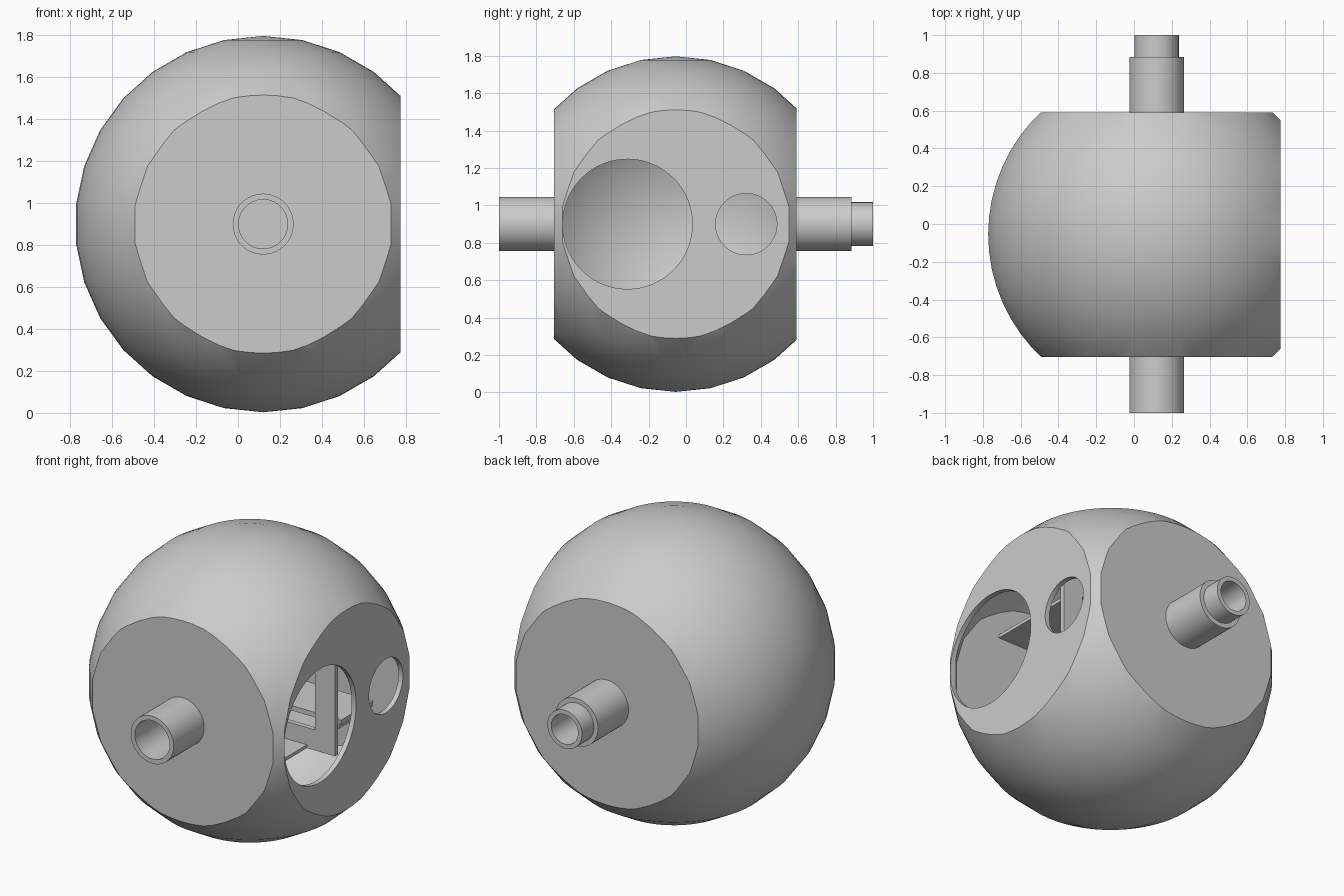
import bpy, bmesh
from math import radians
from mathutils import Matrix, Vector

if "Cube" in bpy.data.objects:
    bpy.data.objects.remove(bpy.data.objects["Cube"])

grey = bpy.data.materials.new("light_grey")
grey.use_nodes = True
grey.diffuse_color = (0.6, 0.6, 0.6, 1)
grey.node_tree.nodes["Principled BSDF"].inputs["Base Color"].default_value = grey.diffuse_color

CENTRE = Vector((0.12, -0.055, 0.9))
WALL = 0.03


def finish(name, bm):
    bmesh.ops.recalc_face_normals(bm, faces=bm.faces)
    mesh = bpy.data.meshes.new(name)
    bm.to_mesh(mesh)
    bm.free()
    mesh.materials.append(grey)
    ob = bpy.data.objects.new(name, mesh)
    bpy.context.collection.objects.link(ob)
    return ob


def activate(ob):
    bpy.ops.object.select_all(action='DESELECT')
    ob.select_set(True)
    bpy.context.view_layer.objects.active = ob


def smooth(ob):
    activate(ob)
    bpy.ops.object.shade_smooth_by_angle(angle=radians(30))


def cut(ob, tool):
    tool.hide_render = True
    mod = ob.modifiers.new("cut", 'BOOLEAN')
    mod.operation, mod.solver, mod.object = 'DIFFERENCE', 'EXACT', tool
    activate(ob)
    bpy.ops.object.modifier_apply(modifier=mod.name)
    bpy.data.objects.remove(tool)


def flat_ball(name, inset):
    """Ball with flats on its front, back and left sides."""
    bm = bmesh.new()
    bmesh.ops.create_uvsphere(bm, u_segments=60, v_segments=15, radius=0.897 - inset)
    bmesh.ops.translate(bm, verts=bm.verts, vec=CENTRE)
    for normal, dist in (((0, -1, 0), 0.705), ((0, 1, 0), 0.59), ((1, 0, 0), 0.775)):
        n = Vector(normal)
        res = bmesh.ops.bisect_plane(bm, geom=bm.verts[:] + bm.edges[:] + bm.faces[:],
                                     plane_co=n * (dist - inset), plane_no=n, clear_outer=True)
        rim = [e for e in res["geom_cut"] if isinstance(e, bmesh.types.BMEdge)]
        bmesh.ops.holes_fill(bm, edges=rim, sides=0)
    return finish(name, bm)


def cylinder(name, radius, start, end, axis):
    bm = bmesh.new()
    start, end = Vector(start), Vector(end)
    turn = Matrix.Rotation(radians(90), 4, axis)
    bmesh.ops.create_cone(bm, cap_ends=True, segments=64, radius1=radius, radius2=radius,
                          depth=(end - start).length,
                          matrix=Matrix.Translation((start + end) / 2) @ turn)
    return finish(name, bm)


def box(name, low, high):
    bm = bmesh.new()
    low, high = Vector(low), Vector(high)
    bmesh.ops.create_cube(bm, size=1, matrix=Matrix.Translation((low + high) / 2)
                          @ Matrix.Diagonal((*(high - low), 1)))
    return finish(name, bm)


def shaft(name, radius, y0, y1):
    return cylinder(name, radius, (CENTRE.x, y0, CENTRE.z), (CENTRE.x, y1, CENTRE.z), 'X')


# Hollow shell with a large and a small round opening
shell = flat_ball("shell", 0)
cut(shell, flat_ball("cavity", WALL))
for y, r in ((-0.313, 0.347), (0.322, 0.164)):
    cut(shell, cylinder("opening", r, (0.6, y, 0.9), (0.9, y, 0.9), 'Y'))
cut(shell, shaft("front_bore", 0.117, -0.8, -0.6))
smooth(shell)

# Tubular axle stubs
for name, r, bore, y0, y1 in (("front_axle", 0.145, 0.117, -1.0, -0.7),
                              ("rear_axle", 0.145, 0.09, 0.585, 0.885),
                              ("rear_axle_tip", 0.117, 0.09, 0.86, 1.0)):
    tube = shaft(name, r, y0, y1)
    cut(tube, shaft("bore", bore, y0 - 0.1, y1 + 0.1))
    smooth(tube)

# Internal shelves above and below the large opening
for name, z in (("upper_shelf", 1.265), ("lower_shelf", 0.515)):
    box(name, (-0.17, -0.68, z), (0.41, 0.565, z + 0.02))

# Upright window frame between the openings
frame = box("inner_frame", (-0.36, 0.08, 0.515), (0.6, 0.11, 1.285))
cut(frame, box("frame_window", (-0.225, 0, 0.64), (0.465, 0.2, 1.16)))

# Ledge below the small opening
box("inner_ledge", (0.1, 0.11, 0.7), (0.62, 0.42, 0.73))
